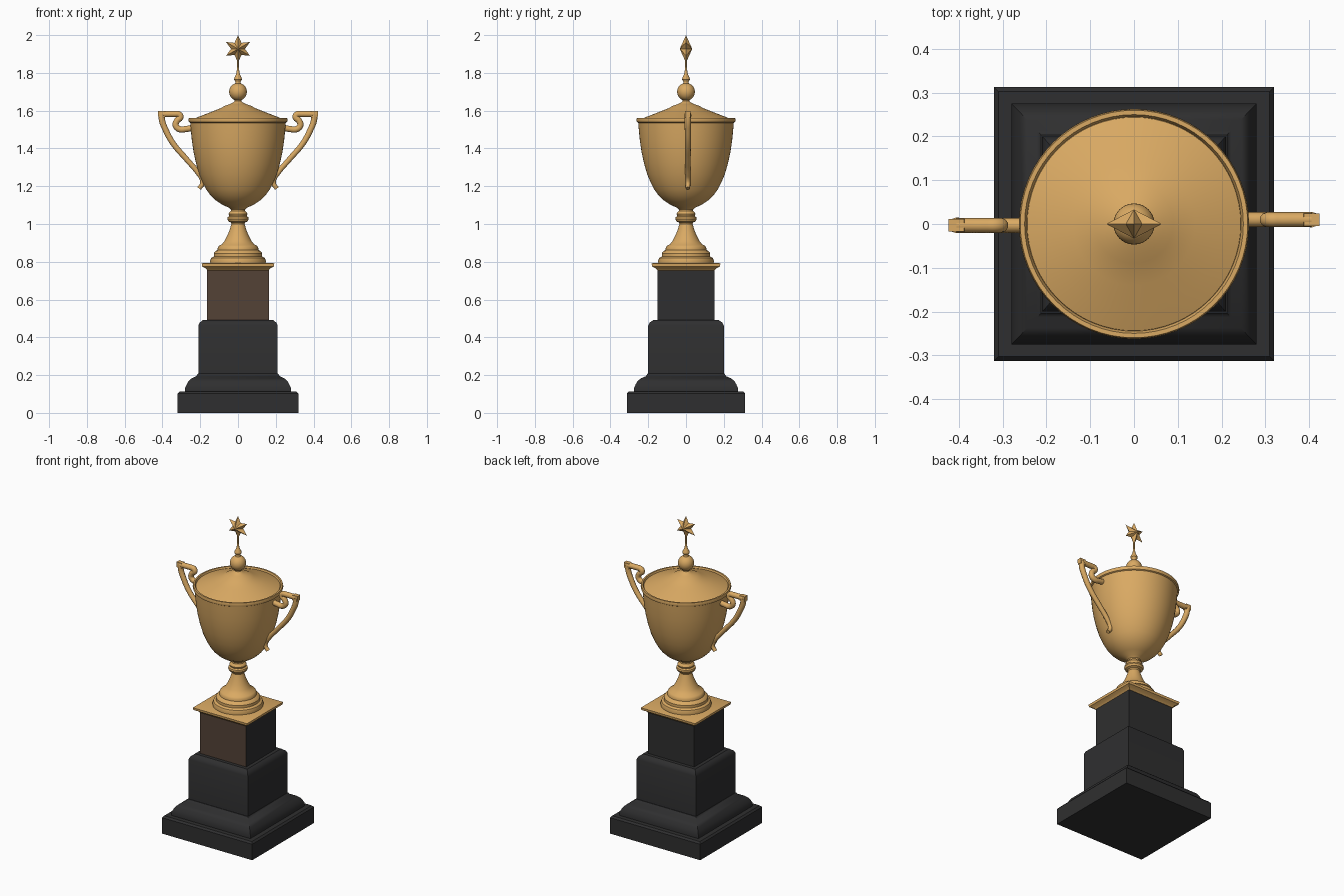
import bpy, bmesh, math
from mathutils import Vector

if "Cube" in bpy.data.objects:
    bpy.data.objects.remove(bpy.data.objects["Cube"])


def material(name, rgb):
    m = bpy.data.materials.new(name)
    m.diffuse_color = (*rgb, 1)
    m.use_nodes = True
    m.node_tree.nodes["Principled BSDF"].inputs["Base Color"].default_value = m.diffuse_color
    return m


GOLD = material("gold", (0.70, 0.40, 0.125))
BLACK = material("black", (0.028, 0.028, 0.029))
BROWN = material("brown", (0.088, 0.054, 0.037))


def finish(bm, name, mats, angle=35):
    bmesh.ops.recalc_face_normals(bm, faces=bm.faces)
    me = bpy.data.meshes.new(name)
    bm.to_mesh(me)
    bm.free()
    ob = bpy.data.objects.new(name, me)
    bpy.context.collection.objects.link(ob)
    for m in mats:
        me.materials.append(m)
    smooth(ob, angle)
    return ob


def smooth(ob, angle):
    bpy.ops.object.select_all(action='DESELECT')
    ob.select_set(True)
    bpy.context.view_layer.objects.active = ob
    bpy.ops.object.shade_smooth_by_angle(angle=math.radians(angle))


def loft(bm, rings):
    """Skin a stack of equal-sized point rings and cap both ends."""
    rows = [[bm.verts.new(p) for p in r] for r in rings]
    n = len(rows[0])
    for a, b in zip(rows, rows[1:]):
        for i in range(n):
            j = (i + 1) % n
            bm.faces.new((a[i], a[j], b[j], b[i]))
    bm.faces.new(rows[0][::-1])
    bm.faces.new(rows[-1])


def lathe(name, profile, sides=64):
    bm = bmesh.new()
    ang = [2 * math.pi * i / sides for i in range(sides)]
    loft(bm, [[(r * math.cos(a), r * math.sin(a), z) for a in ang] for r, z in profile])
    return finish(bm, name, [GOLD])


def square_block(name, profile, mats):
    """Rectangular stack from (half x, half y, z) steps."""
    bm = bmesh.new()
    loft(bm, [[(-x, -y, z), (x, -y, z), (x, y, z), (-x, y, z)] for x, y, z in profile])
    return finish(bm, name, mats)


# Plinth
square_block("plinth_base", [(.32, .313, 0), (.32, .313, .102), (.31, .303, .113)], [BLACK])
square_block("plinth_moulding", [(.28, .275, .11), (.28, .275, .132), (.272, .267, .15),
             (.262, .257, .168), (.245, .238, .183), (.222, .213, .194),
             (.212, .203, .208)], [BLACK])
square_block("plinth_middle", [(.21, .2, .19), (.21, .2, .462), (.203, .193, .478),
             (.19, .178, .488), (.185, .172, .493)], [BLACK])
upper = square_block("plinth_upper", [(.163, .15, .48), (.163, .15, .765)], [BLACK, BROWN])
for f in upper.data.polygons:          # brown front panel
    if f.normal.y < -.9:
        f.material_index = 1
square_block("gold_plate", [(.163, .152, .755), (.172, .162, .766), (.19, .18, .775),
             (.192, .182, .79), (.186, .176, .793)], [GOLD])

# Stepped foot, stem and collar
lathe("foot", [(.145, .785), (.148, .803), (.142, .82), (.128, .828), (.128, .845),
      (.12, .856), (.108, .862), (.107, .876), (.099, .886), (.085, .893), (.07, .912),
      (.056, .94), (.044, .97), (.035, 1.0), (.038, 1.008), (.051, 1.014), (.057, 1.026),
      (.055, 1.036), (.046, 1.042), (.05, 1.052), (.046, 1.062), (.038, 1.068),
      (.038, 1.085)])

# Bowl with raised rim
lathe("bowl", [(.036, 1.075), (.05, 1.087), (.085, 1.103), (.118, 1.125), (.146, 1.152),
      (.166, 1.18), (.185, 1.215), (.205, 1.262), (.222, 1.32), (.235, 1.38), (.244, 1.44),
      (.25, 1.5), (.253, 1.536), (.26, 1.54), (.263, 1.55), (.26, 1.562), (.25, 1.562),
      (.245, 1.55)])

# Domed lid with ball finial and spike
lathe("lid", [(.246, 1.545), (.244, 1.553), (.2, 1.571), (.14, 1.594), (.09, 1.614),
      (.07, 1.626), (.045, 1.634), (.028, 1.642), (.018, 1.65), (.018, 1.66)])
ball = [(.047 * math.sin(math.pi * i / 16), 1.7 - .047 * math.cos(math.pi * i / 16))
        for i in range(1, 16)]
lathe("finial_ball", ball, 32)
lathe("finial_spike", [(.02, 1.735), (.014, 1.748), (.014, 1.754), (.021, 1.764),
      (.019, 1.776), (.012, 1.788), (.008, 1.8), (.005, 1.83), (.005, 1.865)], 20)

# Faceted six-pointed star
bm = bmesh.new()
rim = []
for i in range(12):
    a, r = math.pi / 2 + i * math.pi / 6, (.037 if i % 2 else .073)
    rim.append(bm.verts.new((r * math.cos(a), 0, 1.927 + r * math.sin(a))))
for y in (-.033, .033):
    apex = bm.verts.new((0, y, 1.927))
    for i in range(12):
        bm.faces.new((rim[i], rim[(i + 1) % 12], apex))
finish(bm, "star", [GOLD], 5)


# Handles: scrolled top arm, sharp outer corner, sweeping lower arm with a hooked end
TOP_ARM = [(.235, 1.51), (.275, 1.503), (.31, 1.502), (.33, 1.522), (.322, 1.548),
           (.304, 1.566), (.312, 1.58), (.335, 1.582), (.37, 1.582), (.406, 1.582)]
LOW_ARM = [(.406, 1.58), (.4, 1.54), (.384, 1.5), (.346, 1.43), (.27, 1.34), (.212, 1.272),
           (.19, 1.235), (.19, 1.21), (.206, 1.188)]


def arm(name, pts, side, y, r0, r1):
    cu = bpy.data.curves.new(name, 'CURVE')
    cu.dimensions = '3D'
    cu.bevel_depth = 1
    cu.bevel_resolution = 3
    cu.resolution_u = 6
    cu.use_fill_caps = True
    sp = cu.splines.new('BEZIER')
    sp.bezier_points.add(len(pts) - 1)
    for i, (p, (x, z)) in enumerate(zip(sp.bezier_points, pts)):
        p.co = Vector((side * x, y, z))
        p.handle_left_type = p.handle_right_type = 'AUTO'
        p.radius = r0 + (r1 - r0) * i / (len(pts) - 1)
    ob = bpy.data.objects.new(name, cu)
    bpy.context.collection.objects.link(ob)
    cu.materials.append(GOLD)
    bpy.ops.object.select_all(action='DESELECT')
    ob.select_set(True)
    bpy.context.view_layer.objects.active = ob
    bpy.ops.object.convert(target='MESH')
    smooth(bpy.context.object, 45)


for label, side, y in (("right", 1, .01), ("left", -1, -.003)):
    arm(label + "_handle_top", TOP_ARM, side, y, .017, .017)
    arm(label + "_handle_arm", LOW_ARM, side, y, .018, .012)
    # squared outer corner of the handle
    bm = bmesh.new()
    loft(bm, [[(side * (x + dx), y + dy, z) for dx, dy in
               ((-.018, -.014), (.018, -.014), (.018, .014), (-.018, .014))]
              for x, z in ((.404, 1.565), (.406, 1.598))])
    finish(bm, label + "_handle_corner", [GOLD])
